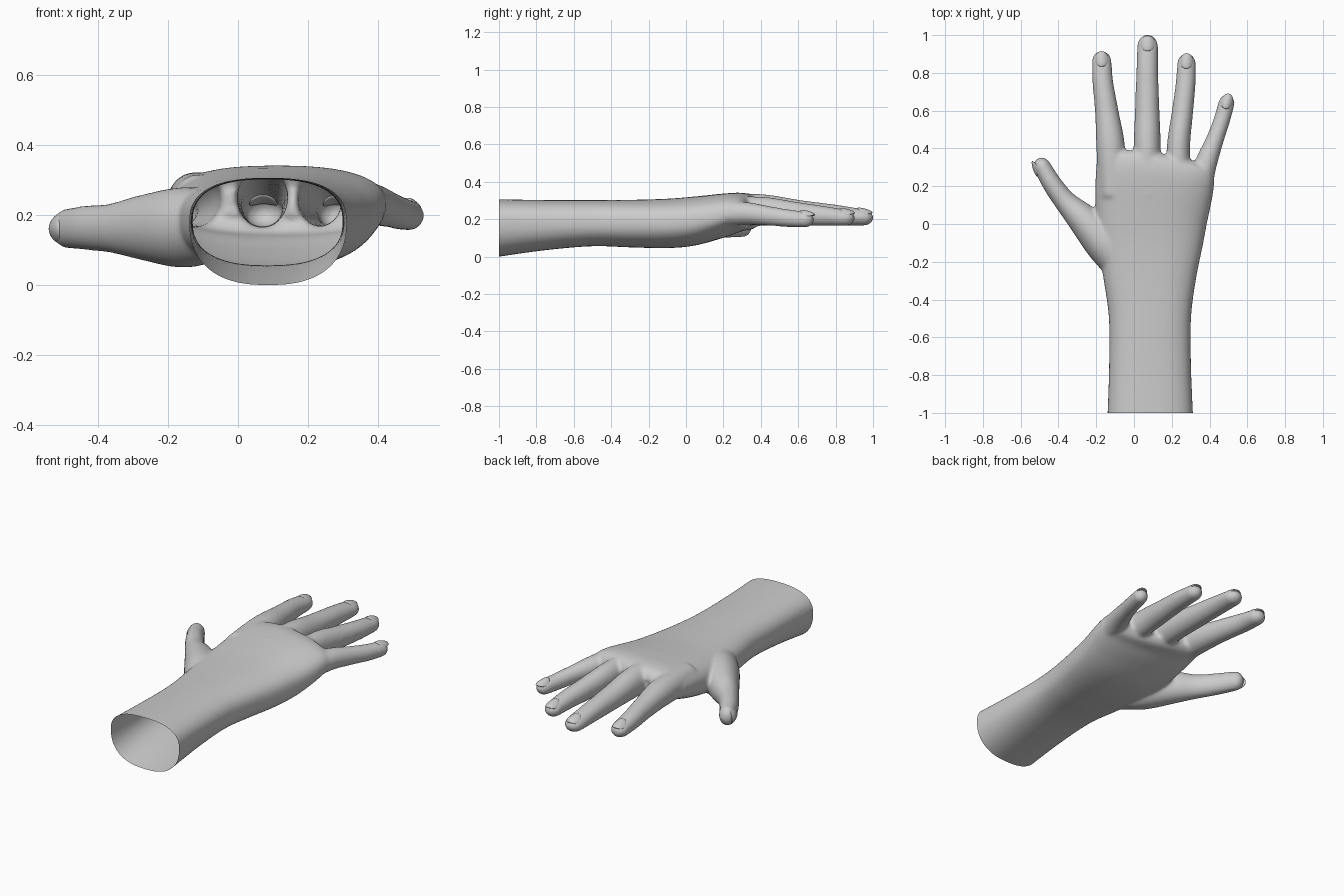
import bpy, bmesh
from math import sin, cos, pi, copysign
from mathutils import Vector, Matrix

if "Cube" in bpy.data.objects:
    bpy.data.objects.remove(bpy.data.objects["Cube"])

SEG = 40


def smooth_rows(rows, steps=6):
    """Catmull-Rom interpolation through rows of numbers."""
    p = [Vector(r) for r in rows]
    p = [p[0] * 2 - p[1]] + p + [p[-1] * 2 - p[-2]]
    out = []
    for i in range(1, len(p) - 2):
        a, b, c, d = p[i - 1:i + 3]
        for k in range(steps):
            t = k / steps
            out.append(0.5 * (2 * b + (c - a) * t + (2 * a - 5 * b + 4 * c - d) * t * t
                              + (3 * b - a - 3 * c + d) * t ** 3))
    return out + [p[-2]]


def loft(bm, rings):
    """Closed tube through rings of points."""
    vs = [[bm.verts.new(q) for q in r] for r in rings]
    for a, b in zip(vs, vs[1:]):
        for i in range(SEG):
            j = (i + 1) % SEG
            bm.faces.new((a[i], a[j], b[j], b[i]))
    bm.faces.new(vs[0][::-1])
    bm.faces.new(vs[-1])


def power(v, n):
    return copysign(abs(v) ** (2 / n), v)


def palm_ring(row):
    y, x0, x1, zb, zm, zt = row
    pts = []
    w = max(0, min(1, y / 0.37))
    for i in range(SEG):
        a = 2 * pi * i / SEG
        x = (x0 + x1) / 2 + (x1 - x0) / 2 * power(cos(a), 2.5)
        s = power(sin(a), 2.6 if sin(a) > 0 else 2.3)
        z = zm + s * ((zt - zm) if s > 0 else (zm - zb))
        pts.append((x, y - 0.25 * w * max(0, x - 0.07), z))
    return pts


def finger(bm, rows):
    """Finger tube with a rounded tip; returns tip frame for the nail."""
    path = smooth_rows(rows)
    rings = []
    for i, r in enumerate(path):
        c = Vector(r[:3])
        t = (Vector(path[min(i + 1, len(path) - 1)][:3])
             - Vector(path[max(i - 1, 0)][:3])).normalized()
        side = t.cross(Vector((0, 0, 1))).normalized()
        up = side.cross(t)
        rings.append([c + side * r[3] * cos(2 * pi * k / SEG) + up * r[4] * sin(2 * pi * k / SEG)
                      for k in range(SEG)])
    last = rings[-1]
    for k in range(1, 8):
        a = k / 8 * pi / 2
        rings.append([c + (q - c) * cos(a) + t * path[-1][3] * 1.05 * sin(a) for q in last])
    loft(bm, rings)
    return c, t, side, up, path[-1][3], path[-1][4]


# Forearm and palm: y, left, right, bottom, middle, top
palm = [(-1.06, -.145, .315, -.012, .18, .307), (-1, -.14, .312, 0, .18, .307),
        (-.75, -.132, .302, .035, .18, .303), (-.5, -.133, .302, .056, .18, .303),
        (-.3, -.16, .327, .05, .18, .304), (-.1, -.19, .367, .046, .18, .31),
        (.05, -.203, .394, .06, .19, .322), (.2, -.205, .417, .1, .21, .337),
        (.3, -.2, .425, .135, .225, .342), (.365, -.19, .42, .15, .232, .328),
        (.395, -.16, .39, .185, .235, .285)]

# Digits: x, y, z, half width, half height
digits = {
    "index": [(-.115, .15, .235, .07, .08), (-.123, .4, .245, .076, .078), (-.145, .6, .234, .062, .064),
              (-.165, .75, .222, .055, .055), (-.171, .862, .211, .052, .045)],
    "middle": [(.07, .15, .25, .07, .085), (.07, .4, .25, .072, .085), (.07, .6, .235, .065, .069),
               (.07, .8, .222, .058, .056), (.072, .945, .21, .055, .044)],
    "ring": [(.235, .15, .24, .07, .08), (.235, .4, .245, .062, .076), (.255, .58, .23, .057, .064),
             (.272, .73, .218, .053, .054), (.278, .852, .208, .049, .044)],
    "little": [(.34, .12, .22, .06, .07), (.375, .3, .232, .06, .062), (.43, .45, .217, .047, .052),
               (.465, .55, .205, .044, .047), (.49, .64, .199, .043, .043)],
    "thumb": [(-.04, -.27, .17, .08, .09), (-.15, -.11, .165, .105, .115), (-.265, .02, .165, .085, .095),
              (-.36, .115, .163, .06, .071), (-.432, .21, .164, .052, .064), (-.487, .305, .162, .046, .057)],
}

bm = bmesh.new()
loft(bm, [palm_ring(r) for r in smooth_rows(palm)])
tips = {name: finger(bm, rows) for name, rows in digits.items()}
bmesh.ops.recalc_face_normals(bm, faces=bm.faces)
me = bpy.data.meshes.new("hand")
bm.to_mesh(me)
bm.free()
hand = bpy.data.objects.new("hand", me)
bpy.context.collection.objects.link(hand)
bpy.context.view_layer.objects.active = hand
hand.select_set(True)

# Fuse the parts into one skin and soften the joins
rem = hand.modifiers.new("fuse", 'REMESH')
rem.mode = 'VOXEL'
rem.voxel_size = 0.009
sm = hand.modifiers.new("soften", 'SMOOTH')
sm.factor = 0.5
sm.iterations = 14
for name in ("fuse", "soften"):
    bpy.ops.object.modifier_apply(modifier=name)

# Open the forearm end
bm = bmesh.new()
bm.from_mesh(hand.data)
bmesh.ops.bisect_plane(bm, geom=bm.verts[:] + bm.edges[:] + bm.faces[:],
                       plane_co=(0, -1, 0), plane_no=(0, 1, 0), clear_inner=True)
low = min(v.co.z for v in bm.verts)
bmesh.ops.translate(bm, verts=bm.verts[:], vec=(0, 0, -low))
for f in bm.faces:
    f.smooth = True
bm.to_mesh(hand.data)
bm.free()

# Nails: thin curved plates; the thumb nail faces outward
for name, (c, t, side, up, rw, rz) in tips.items():
    n, across, h, w = (-side, up, rw, rz) if name == "thumb" else (up, side, rz, rw)
    bm = bmesh.new()
    bmesh.ops.create_uvsphere(bm, u_segments=24, v_segments=12, radius=1)
    for v in bm.verts:
        x, y, z = v.co
        v.co = (c + across * x * w * 0.74 + t * (y * 0.042 + 0.008)
                + n * (h * 0.86 + z * 0.01 - 0.35 * h * x * x - 0.008 * y))
        v.co.z -= low
    bmesh.ops.recalc_face_normals(bm, faces=bm.faces)
    for f in bm.faces:
        f.smooth = True
    nm = bpy.data.meshes.new(name + "_nail")
    bm.to_mesh(nm)
    bm.free()
    bpy.context.collection.objects.link(bpy.data.objects.new(name + "_nail", nm))
